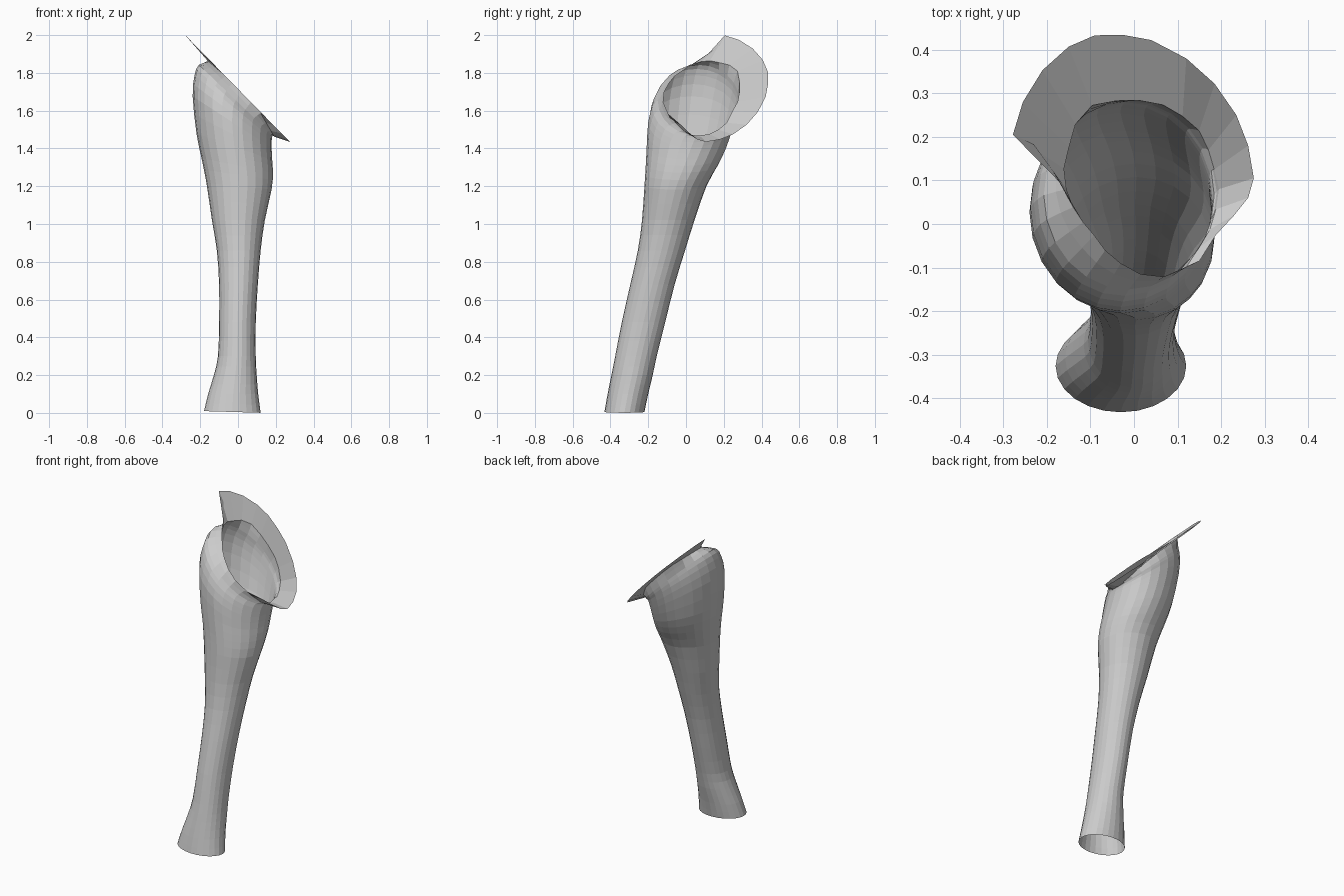
import bpy, math
from mathutils import Vector

N = 24
SLOPE, Z0 = 1.02, 1.715          # slanted top plane: z = Z0 - SLOPE * x


def on_plane(x, y, drop=0.0):
    return Vector((x, y, Z0 - SLOPE * x - drop))


def make_object(name, verts, faces):
    mesh = bpy.data.meshes.new(name)
    mesh.from_pydata(verts, [], faces)
    mesh.update()
    obj = bpy.data.objects.new(name, mesh)
    bpy.context.collection.objects.link(obj)
    return obj


def midpoint(a, b, c, d):
    return (9 * (b + c) - a - d) / 16


# Cross-sections: x min, x max, y min, y max, centre height, tilt
sections = [
    (-0.18, 0.12, -0.432, -0.22, 0.005, 0.03),
    (-0.158, 0.107, -0.415, -0.20, 0.10, 0),
    (-0.128, 0.099, -0.395, -0.176, 0.20, 0),
    (-0.106, 0.094, -0.375, -0.155, 0.30, 0),
    (-0.10, 0.094, -0.34, -0.11, 0.48, 0),
    (-0.10, 0.105, -0.295, -0.06, 0.68, 0),
    (-0.112, 0.12, -0.255, -0.005, 0.86, 0),
    (-0.138, 0.142, -0.233, 0.045, 1.02, 0),
    (-0.167, 0.178, -0.22, 0.108, 1.20, 0.1),
    (-0.193, 0.185, -0.213, 0.168, 1.31, 0.2),
    (-0.22, 0.181, -0.208, 0.215, 1.41, 0.35),
    (-0.24, 0.178, -0.20, 0.255, 1.54, 0.65),
    (-0.23, 0.179, -0.178, 0.275, 1.62, 0.82),
    (-0.207, 0.184, -0.15, 0.282, 1.655, 0.96),
]
rings = []
for x0, x1, y0, y1, z, tilt in sections:
    cx, cy, rx, ry = (x0 + x1) / 2, (y0 + y1) / 2, (x1 - x0) / 2, (y1 - y0) / 2
    rings.append([Vector((cx + rx * math.cos(a), cy + ry * math.sin(a),
                          z - tilt * rx * math.cos(a)))
                  for a in (math.tau * i / N for i in range(N))])

# Slanted mouth: radius every 15 degrees, dipping a little on the low side
radii = [.18, .175, .18, .19, .193, .2, .203, .21, .222, .211, .19, .182,
         .17, .16, .152, .15, .162, .176, .195, .208, .208, .19, .184, .179]
rim = []
for i, r in enumerate(radii):
    a = math.tau * i / N
    x, y = 0.015 + r * math.cos(a), 0.08 + r * math.sin(a)
    low = min(1, max(0, (x - 0.11) / 0.08))
    high = min(1, max(0, (-x - 0.08) / 0.08))
    rim.append(on_plane(x, y, 0.055 * low + 0.015 * high))
rings.append(rim)

# Smooth the sleeve by inserting an interpolated ring in every gap
fine = []
last = len(rings) - 1
for k in range(last):
    near = [rings[min(last, max(0, k + d))] for d in (-1, 0, 1, 2)]
    fine += [rings[k], [midpoint(*p) for p in zip(*near)]]
fine.append(rim)
verts = [v for ring in fine for v in ring]
faces = [(k * N + i, k * N + (i + 1) % N, (k + 1) * N + (i + 1) % N, (k + 1) * N + i)
         for k in range(len(fine) - 1) for i in range(N)]
make_object("open_sleeve", verts, faces)

# Flaring collar, from the front corner round the back to the left tip
outer = [(0.15, -0.085), (0.188, -0.025), (0.23, 0.02), (0.262, 0.06), (0.275, 0.105),
         (0.262, 0.18), (0.235, 0.25), (0.185, 0.322), (0.12, 0.38), (0.04, 0.422),
         (-0.025, 0.434), (-0.09, 0.433), (-0.15, 0.407), (-0.21, 0.353), (-0.255, 0.28),
         (-0.278, 0.205), (-0.23, 0.183), (-0.185, 0.12)]
first = -4
m = len(outer)
inner = [rim[(first + k) % N] for k in range(m)]
cverts = inner + [on_plane(*p) for p in outer] + [rim[first - 1], rim[(first + m) % N]]
cfaces = [(k, m + k, m + k + 1, k + 1) for k in range(m - 1)]
cfaces += [(2 * m, m, 0), (m - 1, 2 * m - 1, 2 * m + 1)]
make_object("collar", cverts, cfaces)
